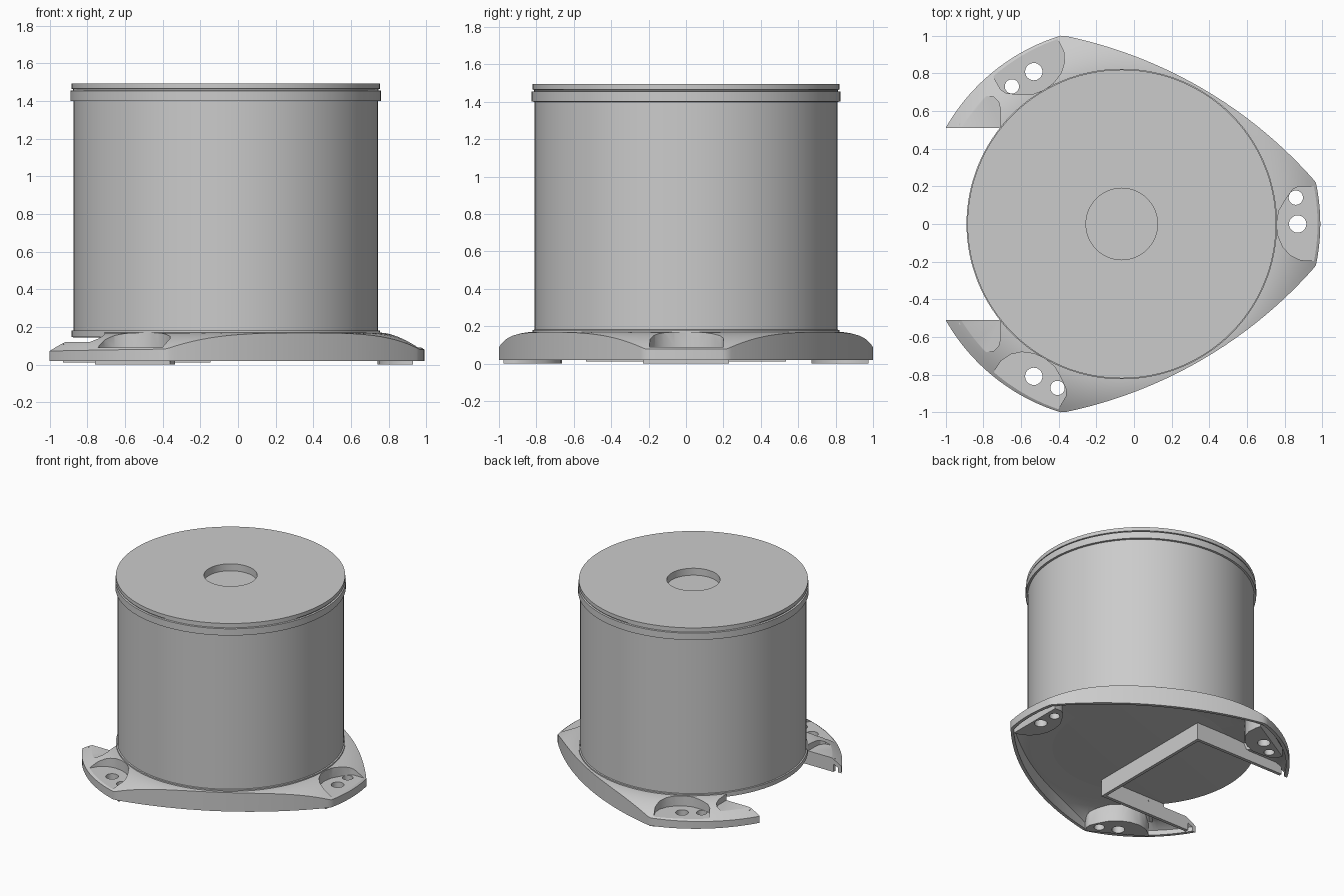
import bpy, bmesh, math
from math import cos, sin, radians, sqrt

if "Cube" in bpy.data.objects:
    bpy.data.objects.remove(bpy.data.objects["Cube"])

CX = -0.065          # axis of the drum


def make_object(name, bm):
    bmesh.ops.recalc_face_normals(bm, faces=bm.faces)
    me = bpy.data.meshes.new(name)
    bm.to_mesh(me)
    bm.free()
    ob = bpy.data.objects.new(name, me)
    bpy.context.collection.objects.link(ob)
    return ob


def loft(name, rings):
    """Closed solid from a list of equally long rings, capped at both ends."""
    bm = bmesh.new()
    vs = [[bm.verts.new(p) for p in ring] for ring in rings]
    n = len(vs[0])
    for a, b in zip(vs, vs[1:]):
        for i in range(n):
            j = (i + 1) % n
            bm.faces.new((a[i], a[j], b[j], b[i]))
    bm.faces.new(vs[0])
    bm.faces.new(vs[-1])
    return make_object(name, bm)


def prism(name, pts, z0, z1):
    """Extruded outline; z1 may be a function of the point."""
    top = z1 if callable(z1) else (lambda x, y: z1)
    return loft(name, [[(x, y, z0) for x, y in pts], [(x, y, top(x, y)) for x, y in pts]])


def box(name, x0, x1, y0, y1, z0, z1):
    return prism(name, [(x0, y0), (x1, y0), (x1, y1), (x0, y1)], z0, z1)


def boolean(ob, tool, op):
    m = ob.modifiers.new(op, 'BOOLEAN')
    m.operation, m.solver, m.object = op, 'EXACT', tool
    bpy.context.view_layer.objects.active = ob
    bpy.ops.object.modifier_apply(modifier=m.name)
    bpy.data.objects.remove(tool)


def smooth(ob):
    bpy.ops.object.select_all(action='DESELECT')
    ob.select_set(True)
    bpy.context.view_layer.objects.active = ob
    bpy.ops.object.shade_smooth_by_angle(angle=radians(28))


def turn(pts, deg):
    c, s = cos(radians(deg)), sin(radians(deg))
    return [(CX + x * c - y * s, x * s + y * c) for x, y in pts]


def circle(x, y, r, n=32):
    return [(x + r * cos(2 * math.pi * i / n), y + r * sin(2 * math.pi * i / n)) for i in range(n)]


# Drum with rim, groove, lid and a shallow centre recess
N = 128
profile = [(0.02, 0.145), (0.81, 0.145), (0.82, 0.146), (0.82, 0.18), (0.81, 0.182),
           (0.81, 1.40), (0.825, 1.402), (0.825, 1.455), (0.812, 1.457), (0.812, 1.464),
           (0.82, 1.466), (0.82, 1.495), (0.19, 1.495), (0.19, 1.44), (0.02, 1.44)]
drum = loft("drum", [[(x + CX, y, z) for x, y in circle(0, 0, r, N)] for r, z in profile])
smooth(drum)


# Mounting flange: three-lobed outline under a domed top, hollow below
def outline(deg):
    d = abs((deg + 180) % 360 - 180)
    if d <= 12:
        return 1.055
    if d >= 108:
        return 1.052 + 0.014 * min(1, (d - 108) / 43)
    c, rho, phi = -1.579, 2.417, radians(d - 60)
    return min(1.055, c * cos(phi) + sqrt(rho * rho - (c * sin(phi)) ** 2))


def dome(r):
    return 0.17 - 0.09 * (max(0, r - 0.81) / 0.245) ** 2


def under(r, deg):
    z = dome(r) - 0.035
    return min(z, 0.09) if 134 < deg < 226 else z


angles = [i * 1.5 for i in range(240)]


def ring(fn):
    out = []
    for a in angles:
        r, z = fn(a, outline(a))
        out.append((CX + r * cos(radians(a)), r * sin(radians(a)), z))
    return out


rings = []
for k in range(9):
    def top(a, R, t=k / 8):
        r = 0.79 + (R - 0.79) * t
        return r, dome(r)
    rings.append(ring(top))
rings.append(ring(lambda a, R: (R, 0.02)))
rings.append(ring(lambda a, R: (R - 0.025, 0.02)))
for k in range(5):
    def inner(a, R, t=k / 4):
        r = (R - 0.025) + (0.78 - (R - 0.025)) * t
        return r, under(r, a)
    rings.append(ring(inner))
rings.append(ring(lambda a, R: (0.56, 0.15)))
flange = loft("mounting_flange", rings)

# Screw pads, pockets and holes, one set per lobe
pocket = [(1.10, 0.2), (0.94, 0.2), (0.91, 0.185), (0.87, 0.13), (0.835, 0.07), (0.823, 0),
          (0.83, -0.06), (0.855, -0.12), (0.895, -0.165), (0.95, -0.192), (1.10, -0.2)]
pad = []
for x, y in pocket:
    x, y = 0.93 + (x - 0.93) * 1.15, y * 1.15
    pad.append((min(x, sqrt(1.02 ** 2 - y * y)), y))
for lobe in (0, 120, 240):
    boss = prism("pad_tool", turn(pad, lobe), 0.0,
                 lambda x, y: dome(math.hypot(x - CX, y)) - 0.01)
    boolean(flange, boss, 'UNION')
for lobe in (0, 120, 240):
    boolean(flange, prism("pocket_tool", turn(pocket, lobe), 0.09, 0.4), 'DIFFERENCE')
    for x, y, r in ((0.935, 0, 0.046), (0.925, 0.14, 0.038)):
        boolean(flange, prism("hole_tool", turn(circle(x, y, r), lobe), -0.1, 0.4), 'DIFFERENCE')

# Rectangular connector bay, open to the left, with lowered arm ends
boolean(flange, box("bay_tool", -1.3, -0.165, -0.51, 0.51, -0.1, 0.5), 'DIFFERENCE')
step = [(-1.2, 0.4), (-0.71, 0.4), (-0.71, 0.61), (-0.72, 0.65), (-0.745, 0.675),
        (-0.78, 0.68), (-1.2, 0.68)]
for s in (1, -1):
    boolean(flange, prism("step_tool", [(x, s * y) for x, y in step], 0.12, 0.4), 'DIFFERENCE')
smooth(flange)

# Thin walls around the bay
box("bay_wall_inner", -0.17, -0.145, -0.535, 0.535, 0.012, 0.15)
for side, s in (("back", 1), ("front", -1)):
    y0, y1 = sorted((s * 0.51, s * 0.535))
    box("bay_wall_" + side, -0.71, -0.165, y0, y1, 0.012, 0.15)
    box("bay_wall_end_" + side, -0.93, -0.71, y0, y1, 0.012, 0.11)
